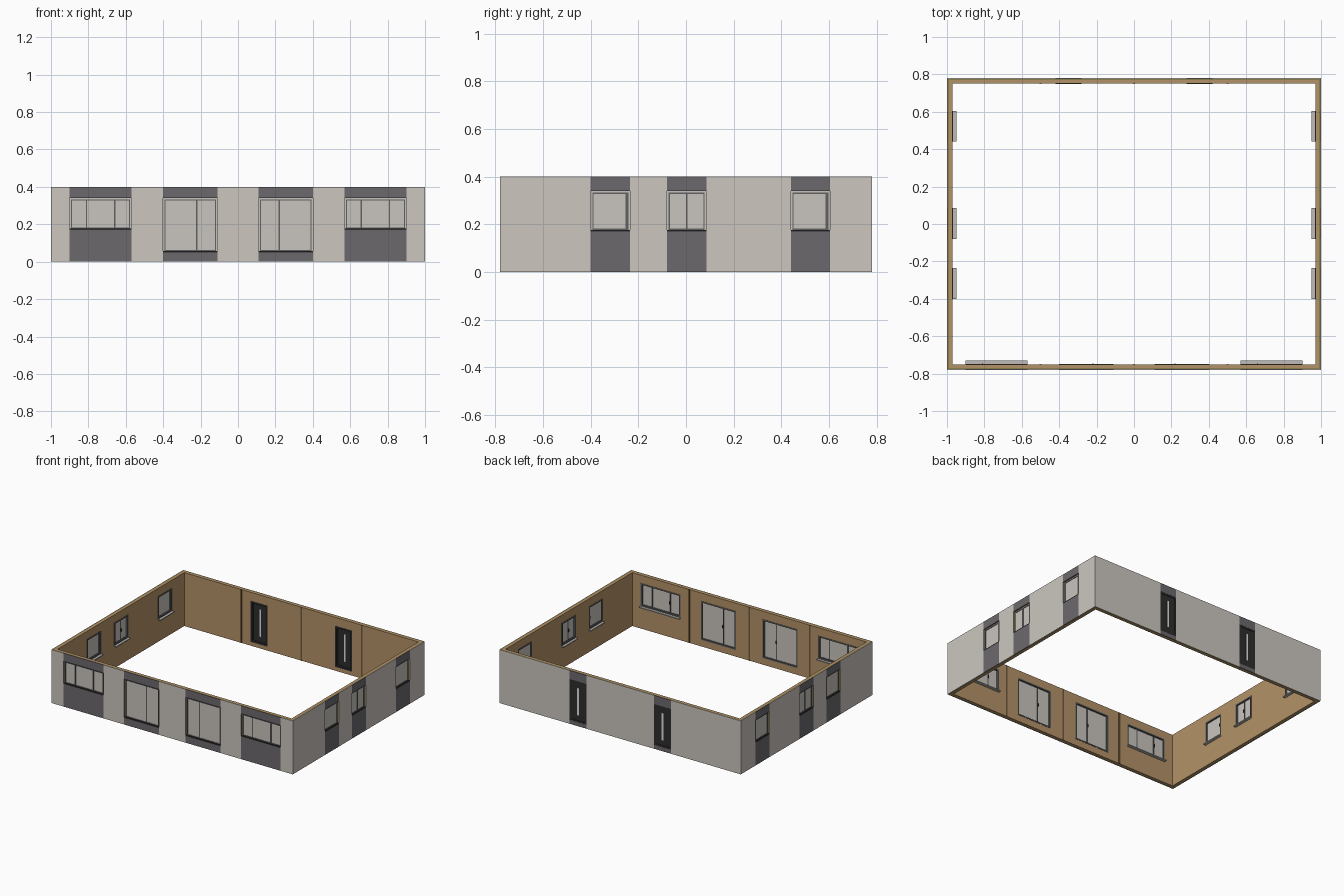
import bpy, bmesh, math
from mathutils import Matrix, Vector

if "Cube" in bpy.data.objects:
    bpy.data.objects.remove(bpy.data.objects["Cube"])


def mat(name, r, g, b):
    m = bpy.data.materials.new(name)
    lin = [((c / 255 + 0.055) / 1.055) ** 2.4 for c in (r, g, b)]
    m.diffuse_color = (*lin, 1)
    m.use_nodes = True
    m.node_tree.nodes["Principled BSDF"].inputs["Base Color"].default_value = m.diffuse_color
    return m


PLASTER = mat("light_plaster", 204, 198, 191)
PANEL = mat("dark_grey_panel", 108, 105, 109)
INSUL = mat("olive_insulation", 140, 125, 75)
WOOD = mat("brown_wood", 180, 146, 104)
SEAM = mat("dark_wood_joint", 110, 88, 60)
GLASS = mat("pale_grey_glass", 201, 197, 191)
FRAME = mat("grey_frame", 98, 97, 97)
DARK = mat("black_metal", 46, 46, 47)
STRIP = mat("white_door_glass", 225, 225, 225)
SILL = mat("inner_sill_grey", 190, 188, 184)

HX, HY, H = 1.0, 0.78, 0.4


def finish(bm, name, mats, mtx):
    bmesh.ops.recalc_face_normals(bm, faces=bm.faces)
    me = bpy.data.meshes.new(name)
    bm.to_mesh(me)
    bm.free()
    for m in mats:
        me.materials.append(m)
    ob = bpy.data.objects.new(name, me)
    ob.matrix_world = mtx
    bpy.context.collection.objects.link(ob)


def boxes(name, m, mtx, items):
    """Each item is u0, u1, depth0, depth1, z0, z1 in wall space."""
    bm = bmesh.new()
    for u0, u1, d0, d1, z0, z1 in items:
        t = Matrix.Translation(((u0 + u1) / 2, (d0 + d1) / 2, (z0 + z1) / 2))
        bmesh.ops.create_cube(bm, size=1, matrix=t @ Matrix.Diagonal((u1 - u0, d1 - d0, z1 - z0, 1)))
    finish(bm, name, [m], mtx)


def ring(u0, u1, z0, z1, w, d0, d1):
    return [(u0, u0 + w, d0, d1, z0, z1), (u1 - w, u1, d0, d1, z0, z1),
            (u0 + w, u1 - w, d0, d1, z1 - w, z1), (u0 + w, u1 - w, d0, d1, z0, z0 + w)]


def layer(name, mats, mtx, half, d0, d1, holes):
    """One wall layer with openings; skin faces over and under openings use the second material."""
    us = sorted({-half, half, *[v for h in holes for v in h[:2]]})
    zs = sorted({0, H, *[v for h in holes for v in h[2:4]]})
    bm = bmesh.new()
    for a, b in zip(us, us[1:]):
        for c, d in zip(zs, zs[1:]):
            u, z = (a + b) / 2, (c + d) / 2
            if any(h[0] < u < h[1] and h[2] < z < h[3] for h in holes):
                continue
            bm.faces.new([bm.verts.new(p) for p in ((a, d0, c), (b, d0, c), (b, d0, d), (a, d0, d))])
    bmesh.ops.remove_doubles(bm, verts=bm.verts, dist=1e-5)
    ext = bmesh.ops.extrude_face_region(bm, geom=bm.faces[:], use_keep_orig=True)
    bmesh.ops.translate(bm, vec=Vector((0, d1 - d0, 0)),
                        verts=[g for g in ext["geom"] if isinstance(g, bmesh.types.BMVert)])
    if len(mats) > 1:
        for f in bm.faces:
            u = f.calc_center_median().x
            if any(h[0] < u < h[1] for h in holes):
                f.material_index = 1
    finish(bm, name, mats, mtx)


def window(name, mtx, u0, u1, z0, z1, mullions):
    # opaque pane, thin dark sash lines, inner casing, sills
    boxes(name + "_pane", GLASS, mtx, [(u0, u1, 0.012, 0.022, z0, z1)])
    i = 0.007
    bars = ring(u0 + i, u1 - i, z0 + i, z1 - i, 0.005, 0.009, 0.025)
    bars += [(m - 0.004, m + 0.004, 0.009, 0.025, z0 + 0.012, z1 - 0.012) for m in mullions]
    boxes(name + "_sash", FRAME, mtx, bars)
    boxes(name + "_casing", FRAME, mtx, ring(u0, u1, z0, z1, 0.01, 0.022, 0.032))
    boxes(name + "_outer_sill", DARK, mtx, [(u0, u1, 0.0, 0.012, z0, z0 + 0.007)])
    mid, hu = (z0 + z1) / 2, mullions[0]
    boxes(name + "_handle", DARK, mtx, [(hu - 0.003, hu + 0.003, 0.025, 0.033, mid - 0.01, mid + 0.01)])
    if z0 > 0.1:
        boxes(name + "_inner_sill", SILL, mtx, [(u0, u1, 0.025, 0.05, z0 - 0.008, z0)])


def door(name, mtx, u0, u1, z0, z1):
    c = (u0 + u1) / 2
    boxes(name + "_leaf", DARK, mtx, [(u0, u1, 0.004, 0.016, z0, z1)])
    boxes(name + "_frame", DARK, mtx, ring(u0, u1, z0, z1, 0.012, 0.001, 0.032))
    boxes(name + "_glass_strip", STRIP, mtx, [(c - 0.007, c + 0.007, 0.002, 0.018, z0 + 0.05, z1 - 0.05)])


# openings: u0, u1, z0, z1, mullion positions (u runs to the right seen from outside)
front = [(-0.90, -0.57, 0.17, 0.34, [-0.81, -0.66]), (-0.40, -0.11, 0.05, 0.34, [-0.22]),
         (0.11, 0.40, 0.05, 0.34, [0.22]), (0.57, 0.90, 0.17, 0.34, [0.66, 0.81])]
right = [(-0.40, -0.235, 0.17, 0.34, [-0.25]), (-0.08, 0.085, 0.17, 0.34, [0.003]),
         (0.44, 0.605, 0.17, 0.34, [0.59])]
left = [(-b, -a, c, d, [-m for m in ms]) for a, b, c, d, ms in right]
back = [(s * 0.35 - 0.07, s * 0.35 + 0.07, 0.03, 0.335, None) for s in (-1, 1)]

walls = [("front", front, 0, (0, -HY, 0)), ("right", right, 90, (HX, 0, 0)),
         ("back", back, 180, (0, HY, 0)), ("left", left, 270, (-HX, 0, 0))]

for side, holes, ang, org in walls:
    mtx = Matrix.Translation(org) @ Matrix.Rotation(math.radians(ang), 4, 'Z')
    long_wall = ang % 180 == 0
    # plaster skin, insulation and timber as nested rings
    for part, mats, d0, d1 in (("skin", [PLASTER, PANEL], 0, 0.004),
                               ("insulation", [INSUL], 0.004, 0.011),
                               ("timber", [WOOD], 0.011, 0.03)):
        half = HX - d0 if long_wall else HY - d1
        layer(f"{side}_wall_{part}", mats, mtx, half, d0, d1, holes)
    # joints between inner wall boards
    if long_wall:
        boxes(side + "_wall_joints", SEAM, mtx,
              [(u - 0.006, u + 0.006, 0.029, 0.032, 0, H) for u in (-0.5, 0, 0.5)])
    for n, (a, b, c, d, ms) in enumerate(holes, 1):
        if ms:
            window(f"{side}_window_{n}", mtx, a, b, c, d, ms)
        else:
            door(f"{side}_door_{n}", mtx, a, b, c, d)
